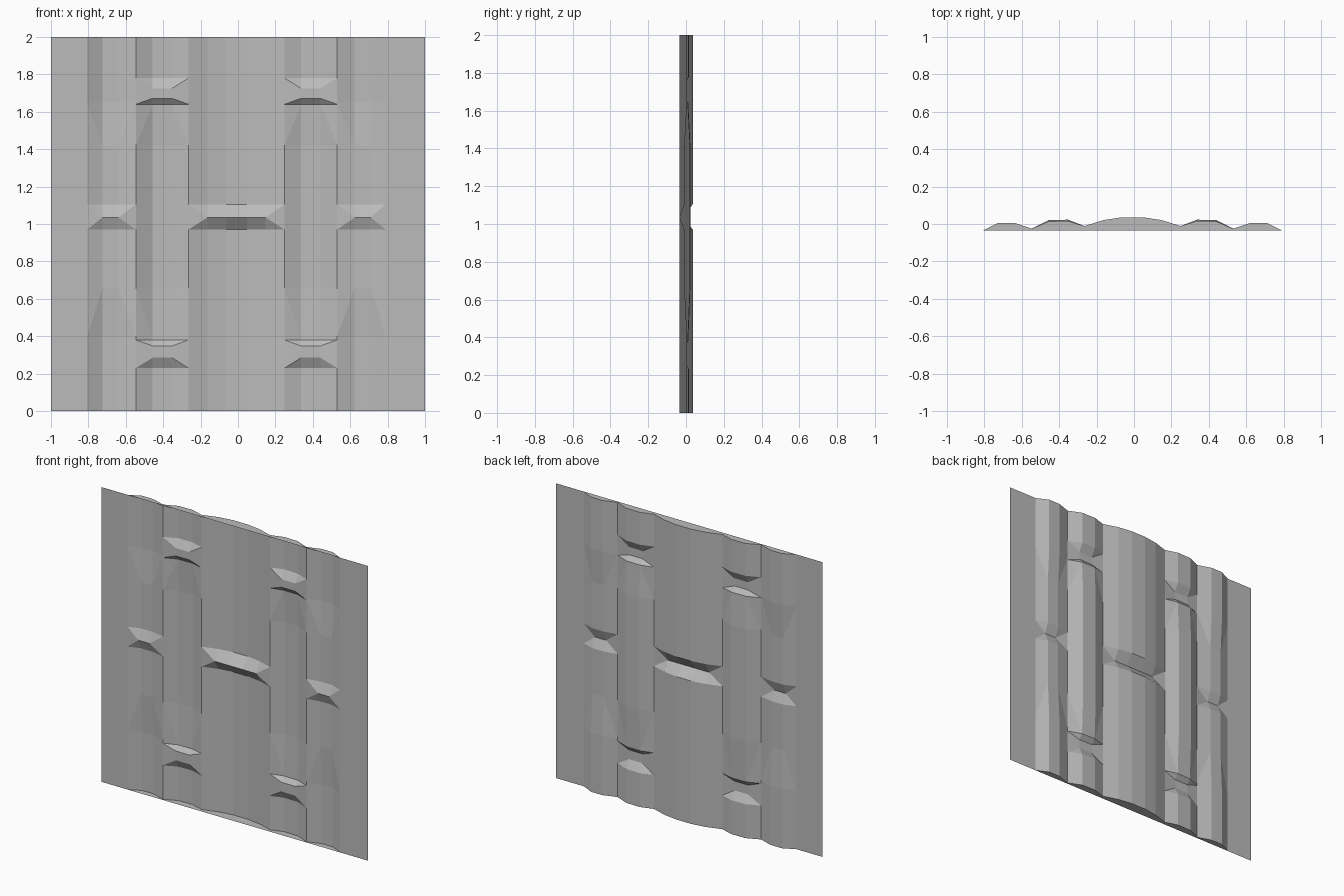
import bpy, bmesh

if "Cube" in bpy.data.objects:
    bpy.data.objects.remove(bpy.data.objects["Cube"])

grey = bpy.data.materials.new("panel grey")
grey.diffuse_color = (0.5, 0.5, 0.5, 1)
grey.use_nodes = True
grey.node_tree.nodes["Principled BSDF"].inputs["Base Color"].default_value = grey.diffuse_color

MID = -0.008      # corrugation centre line
BASE = -0.034     # front plane of the panel

bm = bmesh.new()


def face(*pts):
    bm.faces.new([bm.verts.new(p) for p in pts])


def groove(prof, rows):
    """Lengthwise groove. prof: (x, y) across. rows: (z, depth shift, bridge y or None)."""
    n = len(prof)

    def pt(i, r):
        z, shift, bridge = r
        x, y = prof[i]
        if 0 < i < n - 1:
            y = y + shift if bridge is None else bridge
        return (x, y, z)

    def depth(r):
        return pt(1, r)[1]

    for a, b in zip(rows, rows[1:]):
        for i in range(n - 1):
            p, q, s, t = pt(i, a), pt(i + 1, a), pt(i + 1, b), pt(i, b)
            if 0 < i < n - 2 or abs(depth(a) - depth(b)) < 1e-5:
                face(p, q, s, t)
            elif (depth(a) > depth(b)) == (i == 0):   # crease p-s
                face(p, q, s)
                face(p, s, t)
            else:                                     # crease q-t
                face(p, q, t)
                face(q, s, t)


# Cross-section of each groove
outer = [(0.798, BASE), (0.717, 0.006), (0.632, 0.006), (0.538, -0.025)]
inner = [(0.538, -0.025), (0.448, 0.014), (0.345, 0.016), (0.257, -0.011)]
half = [(0.257, -0.011), (0.155, 0.021), (0.055, 0.036)]
centre = [(-x + MID, y) for x, y in half] + [(x + MID, y) for x, y in reversed(half)]

# Depth changes and bridges along the height
outer_rows = [(0, 0, None), (0.4, 0, None), (0.66, -0.013, None), (0.97, -0.013, None),
              (1.035, 0, BASE), (1.105, -0.013, None), (1.42, -0.013, None),
              (1.65, 0, None), (2, 0, None)]
inner_rows = [(0, 0, None), (0.23, 0, None), (0.285, 0, -0.016), (0.348, 0, -0.016),
              (0.38, -0.004, None), (0.66, 0.007, None), (1.42, 0.007, None),
              (1.64, -0.004, None), (1.672, 0, -0.016), (1.725, 0, -0.016),
              (1.78, 0, None), (2, 0, None)]
centre_rows = [(0, 0, None), (0.97, 0, None), (1.035, 0, -0.016),
               (1.105, 0, None), (2, 0, None)]

groove(centre, centre_rows)
for s in (-1, 1):
    for prof, rows in ((outer, outer_rows), (inner, inner_rows)):
        across = [(s * x + MID, y) for x, y in prof]
        groove(across if s < 0 else across[::-1], rows)
    # Flat side margin
    xs = sorted((s, s * outer[0][0] + MID))
    face((xs[0], BASE, 0), (xs[1], BASE, 0), (xs[1], BASE, 2), (xs[0], BASE, 2))

# End caps between the front plane and the corrugation
left = [(-x + MID, y) for x, y in outer + inner[1:]]
right = [(x + MID, y) for x, y in (outer + inner[1:])[::-1]]
section = left + centre[1:-1] + right
for z in (0, 2):
    for (x0, y0), (x1, y1) in zip(section, section[1:]):
        pts = [(x0, BASE, z), (x1, BASE, z), (x1, y1, z), (x0, y0, z)]
        pts = list(dict.fromkeys(pts))
        face(*(pts if z else pts[::-1]))

bmesh.ops.remove_doubles(bm, verts=bm.verts, dist=1e-5)
mesh = bpy.data.meshes.new("corrugated_panel")
bm.to_mesh(mesh)
bm.free()
mesh.materials.append(grey)
panel = bpy.data.objects.new("corrugated_panel", mesh)
bpy.context.collection.objects.link(panel)
